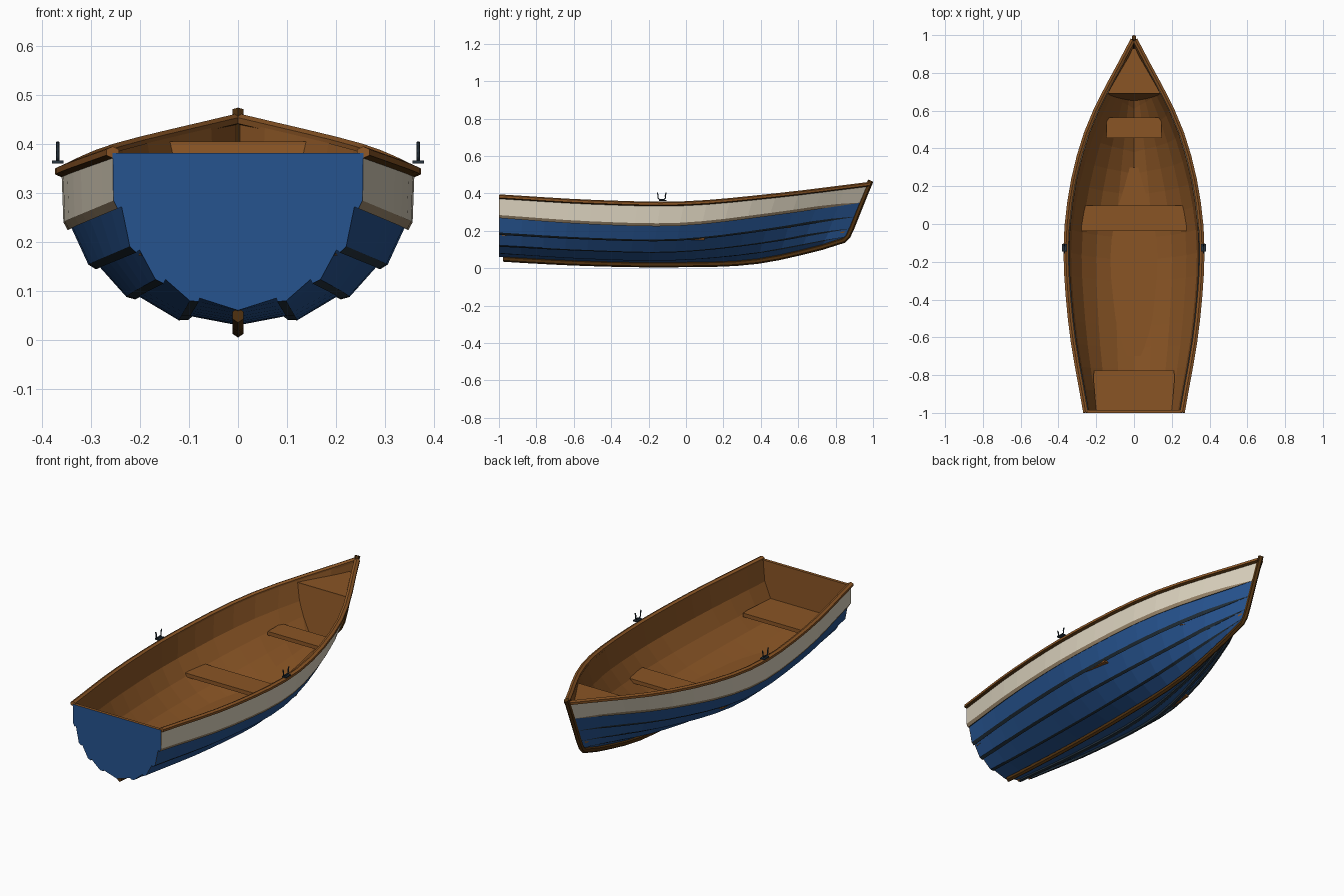
import bpy, bmesh
from mathutils import Vector

if "Cube" in bpy.data.objects:
    bpy.data.objects.remove(bpy.data.objects["Cube"])


def material(name, code):
    srgb = [int(code[i:i + 2], 16) / 255 for i in (0, 2, 4)]
    color = [((c + 0.055) / 1.055) ** 2.4 for c in srgb] + [1]
    m = bpy.data.materials.new(name)
    m.use_nodes = True
    m.diffuse_color = color
    m.node_tree.nodes["Principled BSDF"].inputs["Base Color"].default_value = color
    return m


wood = material("warm wood", "8A5525")
dark_wood = material("dark wood", "4E300F")
blue = material("blue paint", "26538F")
cream = material("cream paint", "D8CFBB")
tan = material("tan trim", "9A866B")
lap_dark = material("dark lap edge", "26343F")
iron = material("dark iron", "26323C")


def finish(bm, name, mats, rule=None, recalc=True):
    if recalc:
        bmesh.ops.recalc_face_normals(bm, faces=bm.faces)
    bm.normal_update()
    if rule:
        for f in bm.faces:
            f.material_index = rule(f)
    mesh = bpy.data.meshes.new(name)
    bm.to_mesh(mesh)
    bm.free()
    for m in mats:
        mesh.materials.append(m)
    ob = bpy.data.objects.new(name, mesh)
    bpy.context.collection.objects.link(ob)
    return ob


def mirror(ob):
    ob.modifiers.new("mirror", 'MIRROR').use_axis[0] = True


# Plank edge lines from keel to sheer: half widths, heights, bow position
STERN = -0.998
LINES = [
    ((0, 0, 0, 0, 0), (.06, .037, .03, .048, .15), .84),
    ((.08, .097, .1, .06, .004), (.078, .05, .042, .082, .17), .86),
    ((.152, .197, .205, .125, .004), (.115, .092, .085, .132, .212), .88),
    ((.208, .27, .285, .19, .004), (.178, .153, .147, .2, .275), .905),
    ((.246, .325, .342, .235, .005), (.268, .235, .227, .28, .35), .935),
    ((.256, .337, .355, .252, .006), (.382, .353, .345, .388, .448), .975),
]
TOP = len(LINES) - 1
STATIONS = 16


def spline(vals, s):
    v = [2 * vals[0] - vals[1], *vals, 2 * vals[-1] - vals[-2]]
    i = min(int(s * 4), 3)
    t = s * 4 - i
    a, b, c, d = v[i:i + 4]
    return b + t * (c - a + t * (2 * a - 5 * b + 4 * c - d + t * (3 * (b - c) + d - a))) / 2


def line(j, s):
    xs, zs, bow = LINES[j]
    return Vector((max(spline(xs, s), 0), STERN + s * (bow - STERN), spline(zs, s)))


def inner(j, s):
    p = line(j, s)
    d = Vector((-p.x, 0, .35 - p.z)).normalized() if j < TOP else Vector((-1, 0, 0))
    q = p + d * .016
    q.x = max(q.x, 0)
    return q


# Overlapping planks: bevelled lower edge, face, then tucked under the next one
def outer_section(s):
    pts, kinds = [], []
    for j in range(TOP):
        p, q = line(j, s), line(j + 1, s)
        up = Vector((q.x - p.x, 0, q.z - p.z)).normalized()
        out = Vector((up.z, 0, -up.x))
        k = min(1, q.x / .1)
        pts.append(p)
        if j:
            pts.append(p + (up * .017 + out * .007) * k)
            kinds.append(2 if j == TOP - 1 else 3)
        kinds.append(1 if j == TOP - 1 else 0)
        if j < TOP - 1:
            pts.append(q - out * .009 * k)
            kinds.append(3)
    return pts + [line(TOP, s)], kinds


def shell(name, sections, mats, kinds, flip=False):
    bm = bmesh.new()
    grid = [[bm.verts.new(p) for p in sec] for sec in sections]
    for a, b in zip(grid, grid[1:]):
        for j, kind in enumerate(kinds):
            quad = [a[j], b[j], b[j + 1], a[j + 1]]
            f = bm.faces.new(quad[::-1] if flip else quad)
            f.material_index = kind
    ob = finish(bm, name, mats, recalc=False)
    mirror(ob)
    return ob


steps = [i / STATIONS for i in range(STATIONS + 1)]
stern_pts, kinds = outer_section(0)
shell("hull_planking", [outer_section(s)[0] for s in steps],
      [blue, cream, tan, lap_dark], kinds)
shell("hull_lining", [[inner(j, s) for j in range(TOP + 1)] for s in steps],
      [wood], [0] * TOP, flip=True)


def prism(name, ring, offset, mats, rule=None):
    bm = bmesh.new()
    a = [bm.verts.new(p) for p in ring]
    b = [bm.verts.new(p + offset) for p in ring]
    n = len(ring)
    bm.faces.new(a)
    bm.faces.new(b[::-1])
    for i in range(n):
        bm.faces.new((a[i], b[i], b[(i + 1) % n], a[(i + 1) % n]))
    return finish(bm, name, mats, rule)


# Transom, painted outside only
half = [Vector((p.x, -1, p.z)) for p in stern_pts]
ring = half + [Vector((-p.x, p.y, p.z)) for p in half[:0:-1]]
prism("transom", ring, Vector((0, .016, 0)), [wood, blue],
      lambda f: int(f.normal.y < -.9))


def sweep(name, path, w, h, mats, rule=None):
    bm = bmesh.new()
    rings = []
    for i, p in enumerate(path):
        t = (path[min(i + 1, len(path) - 1)] - path[max(i - 1, 0)]).normalized()
        side = t.cross(Vector((0, 0, 1))).normalized()
        up = side.cross(t)
        shape = [(w, -h / 2), (w, h / 2), (0, h), (-w, h / 2), (-w, -h / 2), (0, -h)]
        rings.append([bm.verts.new(p + side * x + up * z) for x, z in shape])
    for a, b in zip(rings, rings[1:]):
        for i in range(6):
            bm.faces.new((a[i], b[i], b[(i + 1) % 6], a[(i + 1) % 6]))
    bm.faces.new(rings[0])
    bm.faces.new(rings[-1][::-1])
    return finish(bm, name, mats, rule)


# Gunwale rails, dark underneath
rail = sweep("gunwale", [line(TOP, s) + Vector((0, 0, .001)) for s in steps],
             .013, .012, [wood, dark_wood], lambda f: int(f.normal.z < -.1))
mirror(rail)

# Keel running up into the stem
keel = [line(0, s) - Vector((0, 0, .01)) for s in steps[:-1]]
keel[0].y += .02
stem = [Vector((0, line(j, 1).y + .004, line(j, 1).z)) for j in range(TOP + 1)]
sweep("keel_and_stem", keel + stem + [Vector((0, .988, .468))], .011, .015, [dark_wood])


# Inside half width of the hull at a given place
def width_at(y, z):
    pts = [inner(j, min(1, (y - STERN) / (LINES[j][2] - STERN))) for j in range(TOP + 1)]
    for p, q in zip(pts, pts[1:]):
        if p.z <= z <= q.z:
            return p.x + (q.x - p.x) * (z - p.z) / (q.z - p.z)
    return 0 if z < pts[0].z else pts[-1].x


def board(name, outline, top, thick):
    ring = [Vector((w, y, top)) for y, w in outline]
    ring += [Vector((-w, y, top)) for y, w in reversed(outline)]
    return prism(name, ring, Vector((0, 0, -thick)), [wood])


# Seats, floor and bow deck
board("stern_seat", [(-.985, .2), (-.82, .215), (-.775, .212)], .192, .02)
board("middle_seat", [(-.038, .278), (.098, .274)], .172, .02)
board("front_seat", [(.455, .147), (.54, .146), (.565, .13)], .236, .02)
floor_ys = [-.7 + i * .1 for i in range(11)]
board("floor", [(y, max(width_at(y, .066), .01)) for y in floor_ys], .066, .006)
deck_ys = [.69 + i * .04 for i in range(7)]
board("bow_deck", [(y, max(width_at(y, .405), .004)) for y in deck_ys], .405, .012)

# Bulkhead closing the space below the bow deck
levels = [.1 + i * .0375 for i in range(9)]
rows = []
for z in levels:
    y = .65 + .04 * (z - .1) / .3
    rows.append([Vector((0, y, z)), Vector((max(width_at(y, z), .002), y, z))])
shell("bow_bulkhead", rows, [wood], [0], flip=True)

# Oarlocks: a plate and a U-shaped fork on each side
fork = bpy.data.curves.new("oarlock_fork", 'CURVE')
fork.dimensions = '3D'
fork.bevel_depth = .0035
fork.bevel_resolution = 1
fork.use_fill_caps = True
path = [(-.024, .404), (-.019, .388), (-.02, .376), (-.012, .367),
        (.012, .367), (.02, .376), (.019, .388), (.024, .404)]
fork.materials.append(iron)
sp = fork.splines.new('POLY')
sp.points.add(len(path) - 1)
for pt, (y, z) in zip(sp.points, path):
    pt.co = (0, y, z, 1)
for side, x in (("left", .368), ("right", -.368)):
    ob = bpy.data.objects.new(side + "_oarlock_fork", fork)
    ob.location = (x, -.13, 0)
    bpy.context.collection.objects.link(ob)
    corners = [(-1, -1), (1, -1), (1, 1), (-1, 1)]
    prism(side + "_oarlock_plate",
          [Vector((x + a * .012, -.125 + b * .02, .36)) for a, b in corners],
          Vector((0, 0, .006)), [iron])
